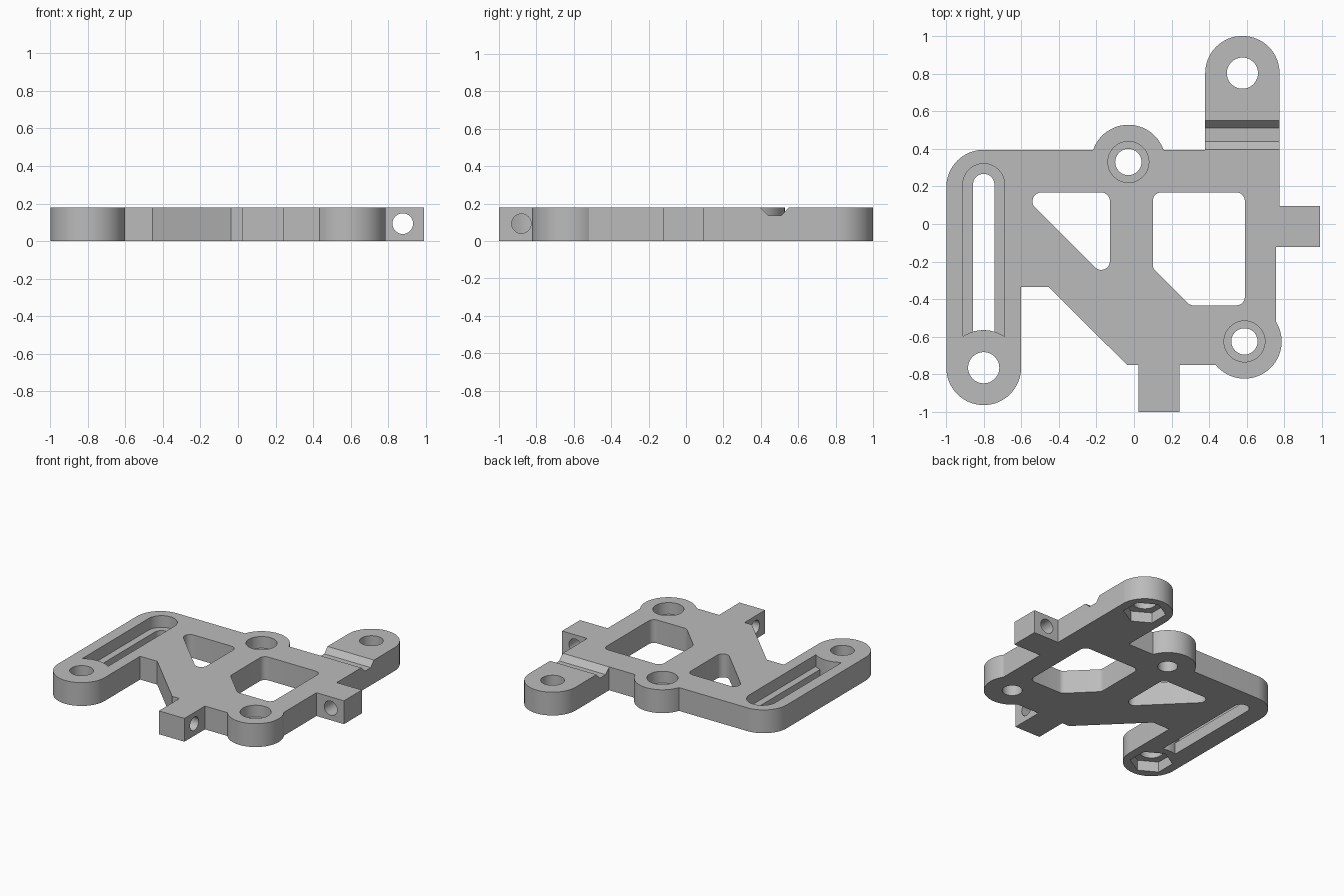
import bpy, bmesh, math
from mathutils import Vector, Matrix

if "Cube" in bpy.data.objects:
    bpy.data.objects.remove(bpy.data.objects["Cube"])

H = 0.18                      # plate thickness
ARM = (-0.8, -0.765)          # left arm hole
LUG = (0.577, 0.803)          # rear lug hole
BOSS_A = (-0.03, 0.33)
BOSS_B = (0.588, -0.625)
R = 0.198

grey = bpy.data.materials.new("plain_grey")
grey.diffuse_color = (0.5, 0.5, 0.5, 1)
grey.use_nodes = True
grey.node_tree.nodes["Principled BSDF"].inputs["Base Color"].default_value = grey.diffuse_color


def arc(c, r, a0, a1, n=24):
    """Points on an arc, angles in degrees."""
    return [(c[0] + r * math.cos(math.radians(a0 + (a1 - a0) * i / n)),
             c[1] + r * math.sin(math.radians(a0 + (a1 - a0) * i / n))) for i in range(n + 1)]


def rounded(pts, r, n=8):
    """Polygon with every corner filleted."""
    out = []
    for i, p in enumerate(pts):
        p = Vector(p)
        u = (Vector(pts[i - 1]) - p).normalized()
        v = (Vector(pts[(i + 1) % len(pts)]) - p).normalized()
        half = u.angle(v) / 2
        c = p + (u + v).normalized() * (r / math.sin(half))
        a, b = p + u * (r / math.tan(half)) - c, p + v * (r / math.tan(half)) - c
        turn = -a.angle_signed(b)
        out += [tuple(c + Matrix.Rotation(turn * k / n, 2) @ a) for k in range(n + 1)]
    return out


def prism(name, pts, z0, z1, matrix=None):
    """Extrude a closed 2D outline between two heights."""
    bm = bmesh.new()
    face = bm.faces.new([bm.verts.new((x, y, z0)) for x, y in pts])
    ext = bmesh.ops.extrude_face_region(bm, geom=[face])
    top = [g for g in ext["geom"] if isinstance(g, bmesh.types.BMVert)]
    bmesh.ops.translate(bm, verts=top, vec=(0, 0, z1 - z0))
    if matrix:
        bm.transform(matrix)
    bmesh.ops.recalc_face_normals(bm, faces=bm.faces)
    me = bpy.data.meshes.new(name)
    bm.to_mesh(me)
    bm.free()
    ob = bpy.data.objects.new(name, me)
    bpy.context.collection.objects.link(ob)
    return ob


def disc(c, r, n=48):
    return arc(c, r, 0, 360, n)[:-1]


def ang(c, x, y):
    return math.degrees(math.atan2(y - c[1], x - c[0]))


# Outer outline, counter-clockwise from the left arm end
ax = math.sqrt(R**2 - (0.395 - BOSS_A[1])**2)
bx = math.sqrt(R**2 - (0.75 + BOSS_B[1])**2)
by = math.sqrt(R**2 - (0.755 - BOSS_B[0])**2)
outline = arc(ARM, 0.199, 180, 360, 32)
outline += [(-0.601, -0.335), (-0.455, -0.335), (-0.037, -0.75), (0.025, -0.75),
            (0.025, -1.0), (0.243, -1.0), (0.243, -0.75)]
outline += arc(BOSS_B, R, ang(BOSS_B, BOSS_B[0] - bx, -0.75),
               ang(BOSS_B, 0.755, BOSS_B[1] + by), 32)
outline += [(0.755, -0.122), (0.99, -0.122), (0.99, 0.097), (0.775, 0.097)]
outline += arc(LUG, 0.198, 0, 180, 32)
outline += [(0.379, 0.395)]
a0 = ang(BOSS_A, BOSS_A[0] + ax, 0.395)
outline += arc(BOSS_A, R, a0, 180 - a0, 24)
outline += arc((-0.8, 0.196), 0.199, 90, 180, 16)
plate = prism("bracket_plate", outline, 0, H)


def slot(w):
    """Slot with a round rear end and a front end curved around the arm hole."""
    s = math.degrees(math.asin(w / 0.2))
    return arc((-0.8, 0.21), w, 0, 180) + arc(ARM, 0.2, 90 + s, 90 - s, 12)


def hexagon(c):
    return arc(c, 0.15, 30, 390, 6)[:-1]


cutters = [
    # lightening windows
    prism("triangle_window", rounded([(-0.607, 0.168), (-0.128, -0.311), (-0.128, 0.168)], 0.047), -0.1, 0.3),
    prism("main_window", rounded([(0.1, 0.168), (0.1, -0.235), (0.298, -0.433),
                                  (0.59, -0.433), (0.59, 0.168)], 0.045), -0.1, 0.3),
    # stepped slot
    prism("slot_recess", slot(0.111), 0.09, 0.3),
    prism("slot_opening", slot(0.057), -0.1, 0.3),
    # cross holes through the two square tabs
    prism("side_tab_hole", disc((0.877, -0.093), 0.055, 32), -0.2, 0.2, Matrix.Rotation(math.radians(-90), 4, 'X')),
    prism("front_tab_hole", disc((-0.093, -0.88), 0.052, 32), -0.1, 0.4, Matrix.Rotation(math.radians(90), 4, 'Y')),
    # groove across the rear lug, drawn in the y-z plane
    prism("lug_groove", [(0.395, 0.181), (0.395, 0.3), (0.551, 0.3), (0.551, 0.181), (0.511, 0.137), (0.439, 0.137)],
          0.3, 0.9, Matrix(((0, 0, 1, 0), (1, 0, 0, 0), (0, 1, 0, 0), (0, 0, 0, 1)))),
]
for c in (BOSS_A, BOSS_B):    # counterbored screw holes
    cutters += [prism("screw_hole", disc(c, 0.07), -0.1, 0.3),
                prism("counterbore", disc(c, 0.109), 0.09, 0.3)]
for c in (ARM, LUG):          # bolt holes with nut pockets underneath
    cutters += [prism("bolt_hole", disc(c, 0.083), -0.1, 0.3),
                prism("nut_pocket", hexagon(c), -0.1, 0.08)]

# Cut everything, then discard the cutters
bpy.context.view_layer.objects.active = plate
for c in cutters:
    mod = plate.modifiers.new(c.name, 'BOOLEAN')
    mod.operation = 'DIFFERENCE'
    mod.solver = 'EXACT'
    mod.object = c
    bpy.ops.object.modifier_apply(modifier=mod.name)
    bpy.data.objects.remove(c)

plate.data.materials.clear()
plate.data.materials.append(grey)
bpy.ops.object.select_all(action='DESELECT')
plate.select_set(True)
bpy.ops.object.shade_smooth_by_angle(angle=math.radians(25))
